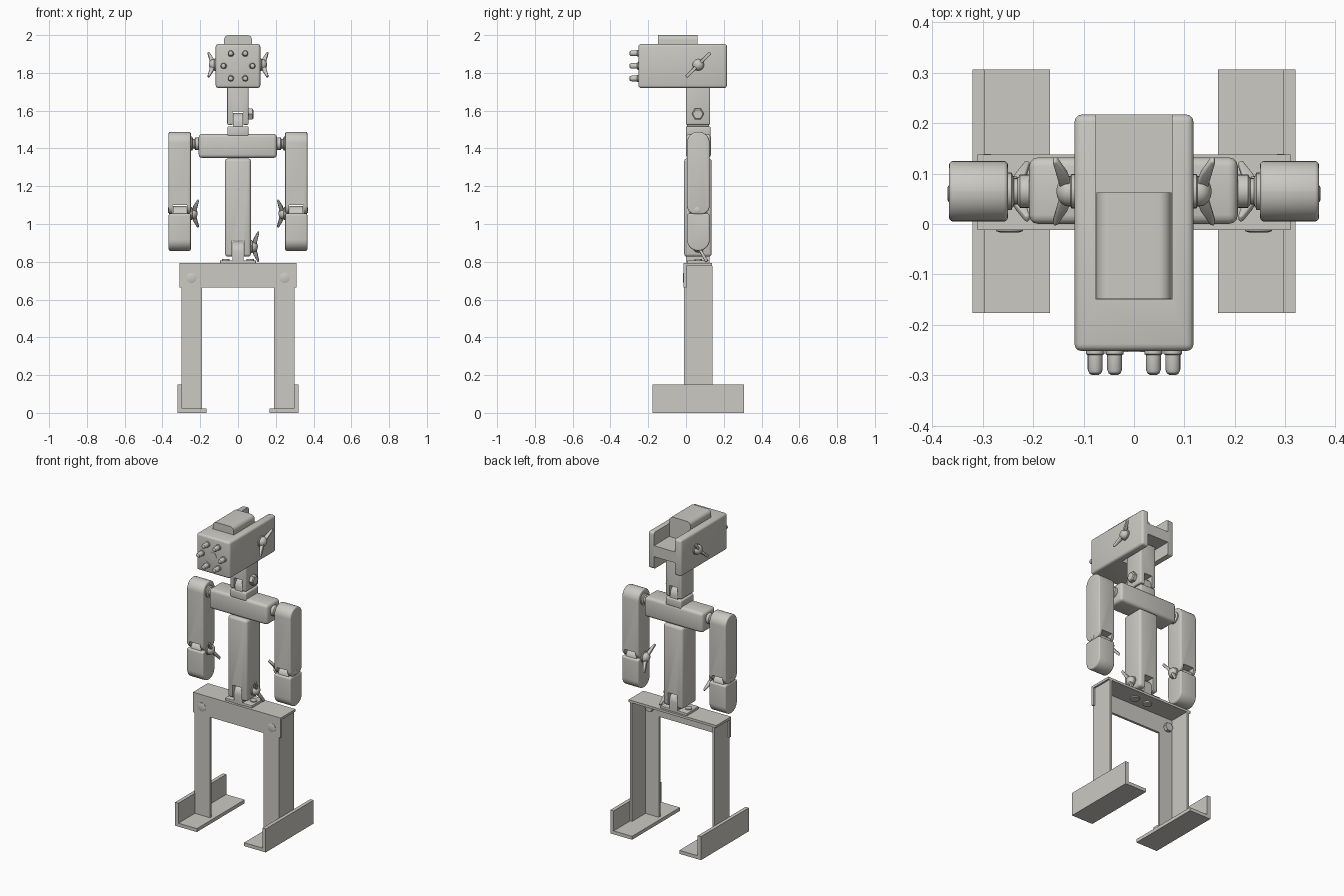
import bpy, bmesh, math
from mathutils import Matrix, Vector

old = bpy.data.objects.get("Cube")
if old:
    bpy.data.objects.remove(old, do_unlink=True)

grey = bpy.data.materials.new("warm light grey")
grey.use_nodes = True
colour = (0.60, 0.585, 0.545, 1)
grey.diffuse_color = colour
grey.node_tree.nodes["Principled BSDF"].inputs["Base Color"].default_value = colour
parts = []
MID = 0.065  # depth of the joint line


def finish(name, bm, bevel=0, segments=3):
    bmesh.ops.recalc_face_normals(bm, faces=bm.faces)
    mesh = bpy.data.meshes.new(name)
    bm.to_mesh(mesh)
    bm.free()
    mesh.materials.append(grey)
    ob = bpy.data.objects.new(name, mesh)
    bpy.context.collection.objects.link(ob)
    parts.append(ob)
    if bevel:
        mod = ob.modifiers.new("Bevel", 'BEVEL')
        mod.width, mod.segments = bevel, segments
        mod.limit_method, mod.angle_limit = 'ANGLE', math.radians(40)
        apply(ob, mod)
    return ob


def apply(ob, mod):
    bpy.context.view_layer.objects.active = ob
    bpy.ops.object.modifier_apply(modifier=mod.name)


def prism(name, points, axis, lo, hi, bevel=0):
    """Extrude a 2D outline along x (points are y,z) or y (points are x,z)."""
    bm = bmesh.new()
    place = (lambda p: (lo, *p)) if axis == 'x' else (lambda p: (p[0], lo, p[1]))
    face = bm.faces.new([bm.verts.new(place(p)) for p in points])
    new = bmesh.ops.extrude_face_region(bm, geom=[face])["geom"]
    shift = Vector((hi - lo, 0, 0) if axis == 'x' else (0, hi - lo, 0))
    bmesh.ops.translate(bm, vec=shift, verts=[v for v in new if isinstance(v, bmesh.types.BMVert)])
    return finish(name, bm, bevel)


def box(name, x, y, z, bevel=0):
    return prism(name, [(x[0], z[0]), (x[1], z[0]), (x[1], z[1]), (x[0], z[1])],
                 'y', y[0], y[1], bevel)


def rounded(a, b, lo, hi, r_lo, r_hi, n=8):
    """Rectangle outline with its own corner radius at the bottom and the top."""
    out = []
    for i, (cx, cz, r) in enumerate([(b - r_hi, hi - r_hi, r_hi), (a + r_hi, hi - r_hi, r_hi),
                                     (a + r_lo, lo + r_lo, r_lo), (b - r_lo, lo + r_lo, r_lo)]):
        for k in range(n + 1):
            t = math.pi / 2 * (i + k / n)
            p = (cx + r * math.cos(t), cz + r * math.sin(t))
            if not out or math.dist(p, out[-1]) > 1e-4:
                out.append(p)
    return out if math.dist(out[0], out[-1]) > 1e-4 else out[:-1]


def cut(ob, x, y, z):
    cutter = box("cutter", x, y, z)
    cutter.hide_render = True
    mod = ob.modifiers.new("Cut", 'BOOLEAN')
    mod.operation, mod.solver, mod.object = 'DIFFERENCE', 'EXACT', cutter
    apply(ob, mod)
    parts.remove(cutter)
    bpy.data.objects.remove(cutter, do_unlink=True)


def lathe(name, origin, direction, profile, sides=24):
    """Stack rings of (distance along the axis, radius), closed at both ends."""
    bm = bmesh.new()
    turn = Vector(direction).to_track_quat('Z', 'Y').to_matrix().to_4x4()
    rings = []
    for d, r in profile:
        rings.append([bm.verts.new((r * math.cos(math.tau * k / sides),
                                    r * math.sin(math.tau * k / sides), d)) for k in range(sides)])
    for a, b in zip(rings, rings[1:]):
        for k in range(sides):
            j = (k + 1) % sides
            bm.faces.new((a[k], a[j], b[j], b[k]))
    bm.faces.new(rings[0])
    bm.faces.new(rings[-1])
    bm.transform(Matrix.Translation(origin) @ turn)
    return finish(name, bm)


def wing_nut(name, x, y, z, side, angle):
    """Domed hub with two swept blades, pointing along side * x."""
    dome = [(0.012 + 0.024 * math.sin(t), 0.03 * math.cos(t)) for t in (0, 0.35, 0.7, 1.05, 1.4)]
    lathe(name + "_hub", (x, y, z), (side, 0, 0), [(-0.005, 0.034), (0.006, 0.034), (0.008, 0.03)] + dome)
    blade = [(0.012, 0.004), (0.05, 0.014), (0.088, 0.033), (0.092, 0.04), (0.084, 0.043), (0.012, 0.028)]
    for way in (1, -1):
        ob = prism(name + "_blade", [(way * u, h) for u, h in blade], 'x', -0.008, 0.008, 0.004)
        # blade plane turns from (y along, z out) to (angled along, x out)
        along = Vector((0, math.cos(angle), math.sin(angle)))
        out = Vector((side, 0, 0))
        m = Matrix((along.cross(out), along, out)).transposed().to_4x4()
        ob.data.transform(Matrix.Translation((x, y, z)) @ m)


# Head: solid at the front, channelled above and below at the back
head = box("head", (-0.118, 0.118), (-0.252, 0.217), (1.72, 1.953), 0.014)
cut(head, (-0.075, 0.075), (-0.15, 0.3), (1.87, 2.1))
cut(head, (-0.075, 0.075), (-0.02, 0.3), (1.6, 1.80))
prism("head_cap", rounded(-0.074, 0.074, 1.865, 2.0, 0.002, 0.025), 'y', -0.149, 0.062)
for k in range(6):
    t = math.tau * k / 6
    lathe("face_pin", (0.077 * math.cos(t), -0.25, 1.837 + 0.077 * math.sin(t)), (0, -1, 0),
          [(-0.01, 0.018), (0.008, 0.018), (0.01, 0.015), (0.038, 0.015),
           (0.046, 0.012), (0.05, 0.006)], 16)
lathe("face_hexagon", (0, -0.248, 1.837), (0, -1, 0), [(0, 0.026), (0.006, 0.026)], 6)

# Neck with a slotted foot, tongue and hexagon bolt
neck = box("neck", (-0.057, 0.056), (0, 0.128), (1.525, 1.80), 0.008)
cut(neck, (-0.028, 0.028), (-0.1, 0.3), (1.4, 1.595))
prism("neck_tongue", rounded(0.006, 0.122, 1.46, 1.588, 0.002, 0.055), 'x', -0.026, 0.026)
box("neck_base", (-0.056, 0.056), (0, 0.13), (1.465, 1.517), 0.008)
lathe("neck_bolt", (0.05, 0.063, 1.582), (1, 0, 0), [(0, 0.033), (0.026, 0.033), (0.031, 0.026)], 6)

# Torso, shoulder bar and waist bracket
box("shoulder_bar", (-0.208, 0.206), (0, 0.132), (1.35, 1.477), 0.018)
torso = box("torso", (-0.069, 0.069), (-0.01, 0.136), (0.827, 1.347), 0.016)
cut(torso, (-0.031, 0.031), (-0.1, 0.3), (0.7, 0.912))
prism("waist_tongue", rounded(0.002, 0.125, 0.79, 0.908, 0.002, 0.055), 'x', -0.029, 0.029)
box("waist_plate", (-0.095, 0.095), (0.005, 0.125), (0.79, 0.808), 0.003)
wing_nut("waist_nut", 0.069, MID, 0.88, 1, math.radians(-60))

# Pelvis made of an angle section, open at the back and below
box("pelvis_front", (-0.31, 0.31), (-0.012, 0.003), (0.665, 0.793))
box("pelvis_top", (-0.31, 0.31), (-0.012, 0.138), (0.778, 0.793))

for side, word in ((1, "left"), (-1, "right")):
    def span(a, b):
        return tuple(sorted((side * a, side * b)))

    wing_nut(word + "_head_nut", side * 0.118, MID, 1.843, side, math.radians(45))

    # Shoulder joint
    lathe(word + "_shoulder_joint", (side * 0.2, MID, 1.425), (side, 0, 0),
          [(0, 0.033), (0.026, 0.033), (0.031, 0.026), (0.038, 0.026),
           (0.043, 0.037), (0.06, 0.037)])

    # Upper arm forked around the forearm tongue
    upper = prism(word + "_upper_arm", rounded(0.005, 0.125, 1.052, 1.488, 0.045, 0.0595),
                  'x', *span(0.25, 0.367), 0.008)
    cut(upper, span(0.271, 0.346), (-0.1, 0.3), (0.9, 1.1))
    prism(word + "_forearm", rounded(0.005, 0.125, 0.858, 1.055, 0.0595, 0.012),
          'x', *span(0.25, 0.367), 0.008)
    prism(word + "_forearm_tongue", rounded(0.015, 0.115, 1.0, 1.094, 0.002, 0.045),
          'x', *span(0.273, 0.344))
    lathe(word + "_elbow_pin", (side * 0.35, 0.06, 1.073), (side, 0, 0),
          [(0, 0.016), (0.018, 0.016), (0.02, 0.012)])
    wing_nut(word + "_elbow_nut", side * 0.25, MID, 1.055, -side, math.radians(-52))

    # Leg and foot angle sections
    box(word + "_leg_front", span(0.19, 0.299), (-0.0115, 0.0035), (0.015, 0.778))
    box(word + "_leg_side", span(0.284, 0.299), (-0.0115, 0.139), (0.015, 0.778))
    box(word + "_foot_sole", span(0.167, 0.32), (-0.177, 0.306), (0, 0.022))
    box(word + "_foot_side", span(0.297, 0.32), (-0.177, 0.306), (0, 0.15))

    # Hip and waist fasteners
    lathe(word + "_hip_bolt", (side * 0.247, -0.01, 0.715), (0, -1, 0),
          [(0, 0.027), (0.004, 0.027), (0.007, 0.018)])
    lathe(word + "_hip_nut", (side * 0.247, 0.0, 0.715), (0, 1, 0), [(0, 0.028), (0.025, 0.028)], 6)
    lathe(word + "_waist_bolt", (side * 0.047, MID, 0.785), (0, 0, -1), [(0, 0.028), (0.015, 0.028)])
    lathe(word + "_waist_screw", (side * 0.065, MID, 0.80), (0, 0, 1), [(0, 0.02), (0.014, 0.02)])

# Smooth curved faces, keep the edges crisp
for ob in bpy.context.view_layer.objects:
    ob.select_set(ob in parts)
bpy.context.view_layer.objects.active = parts[0]
bpy.ops.object.shade_smooth_by_angle(angle=math.radians(35))
